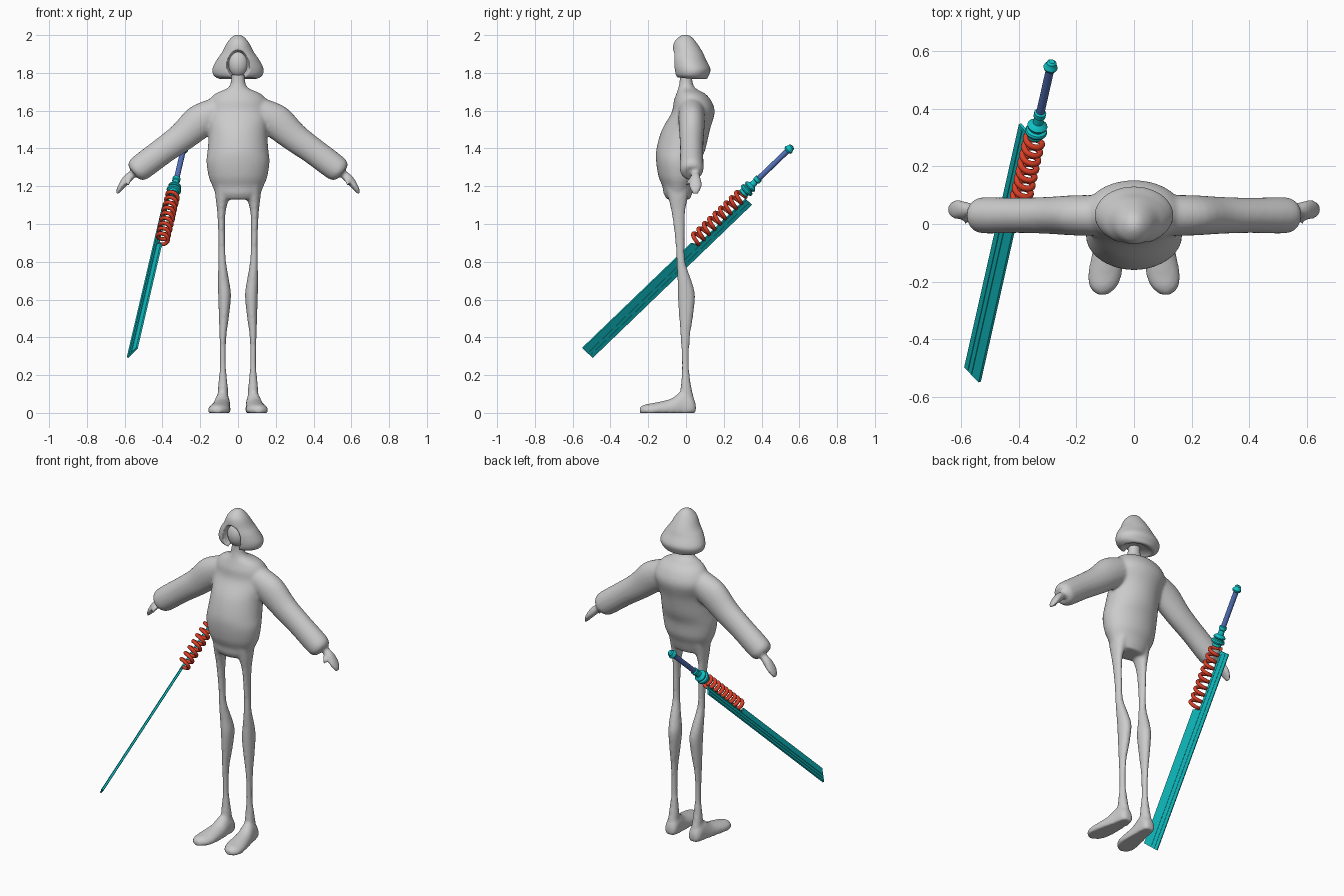
import bpy, bmesh, math
from mathutils import Vector, Matrix

if "Cube" in bpy.data.objects:
    bpy.data.objects.remove(bpy.data.objects["Cube"])

X, Y, Z = Vector((1, 0, 0)), Vector((0, 1, 0)), Vector((0, 0, 1))


def material(name, rgb):
    m = bpy.data.materials.new(name)
    m.use_nodes = True
    m.diffuse_color = (*rgb, 1)
    m.node_tree.nodes["Principled BSDF"].inputs["Base Color"].default_value = (*rgb, 1)
    return m


GREY = material("plain_grey", (0.6, 0.6, 0.6))
TEAL = material("teal", (0.005, 0.55, 0.58))
RED = material("red", (0.7, 0.05, 0.02))
BLUE = material("grip_blue", (0.09, 0.17, 0.5))


def finish(name, bm, mat, angle=math.pi):
    bmesh.ops.recalc_face_normals(bm, faces=bm.faces)
    me = bpy.data.meshes.new(name)
    bm.to_mesh(me)
    bm.free()
    ob = bpy.data.objects.new(name, me)
    bpy.context.collection.objects.link(ob)
    me.materials.append(mat)
    bpy.ops.object.select_all(action='DESELECT')
    ob.select_set(True)
    bpy.context.view_layer.objects.active = ob
    bpy.ops.object.shade_smooth_by_angle(angle=angle)
    return ob


def spline(keys, steps=4):
    """Catmull-Rom interpolation of rows of numbers."""
    rows = [Vector(k) for k in keys]
    out = []
    for i in range(len(rows) - 1):
        a, b = rows[max(i - 1, 0)], rows[i]
        c, d = rows[i + 1], rows[min(i + 2, len(rows) - 1)]
        for s in range(steps):
            t = s / steps
            out.append(0.5 * (2 * b + (c - a) * t + (2 * a - 5 * b + 4 * c - d) * t * t
                              + (3 * b - a - 3 * c + d) * t ** 3))
    return out + [rows[-1]]


def loft(bm, keys, u, v, sides=28, steps=4, side=1, floor=False):
    """Skin elliptical rings (x, y, z, radius_u, radius_v); side=-1 mirrors in x."""
    rings = []
    for x, y, z, ru, rv in spline(keys, steps):
        ring = []
        for k in range(sides):
            a = math.tau * k / sides
            p = Vector((x, y, z)) + u * ru * math.cos(a) + v * rv * math.sin(a)
            p.x *= side
            if floor:
                p.z = max(p.z, 0)
            ring.append(bm.verts.new(p))
        rings.append(ring)
    for r, q in zip(rings, rings[1:]):
        for k in range(sides):
            bm.faces.new((r[k], r[k - 1], q[k - 1], q[k]))
    bm.faces.new(rings[0])
    bm.faces.new(rings[-1])


def ellipsoid(name, centre, radii):
    bm = bmesh.new()
    bmesh.ops.create_uvsphere(bm, u_segments=32, v_segments=20, radius=1,
                              matrix=Matrix.Translation(centre) @ Matrix.Diagonal((*radii, 1)))
    return finish(name, bm, GREY)


def soften(ob, voxel, rounds):
    """Fuse overlapping volumes into one smooth skin."""
    r = ob.modifiers.new("fuse", 'REMESH')
    r.mode, r.voxel_size, r.use_smooth_shade = 'VOXEL', voxel, True
    s = ob.modifiers.new("soften", 'SMOOTH')
    s.factor, s.iterations = 0.5, rounds


# Body: torso and neck, then each arm, hand, leg and foot, fused together
body = bmesh.new()
torso = [(1.13, -.04, .10, .06), (1.16, -.043, .118, .075), (1.2, -.04, .135, .085),
         (1.25, -.04, .155, .105), (1.33, -.04, .167, .118), (1.4, -.026, .16, .13),
         (1.5, .0, .155, .127), (1.59, .038, .17, .114), (1.65, .035, .155, .1),
         (1.69, .025, .12, .076), (1.72, .004, .055, .045), (1.76, 0, .037, .034),
         (1.84, 0, .035, .034)]
loft(body, [(0, y, z, a, b) for z, y, a, b in torso], X, Y, 40)

leg = [(1.2, .07, -.04, .055, .07), (1.13, .083, -.042, .035, .05), (1.05, .088, -.04, .021, .035),
       (.9, .086, -.032, .018, .024), (.8, .084, -.027, .021, .023), (.7, .077, -.008, .03, .037),
       (.62, .071, .002, .034, .046), (.5, .075, 0, .026, .036), (.4, .08, -.004, .018, .025),
       (.25, .08, -.003, .016, .019), (.14, .08, 0, .026, .028), (.05, .08, .005, .03, .045)]
foot = [(.052, .08, .02, .022, .03), (.03, .08, .03, .038, .06), (-.02, .083, .03, .042, .085),
        (-.08, .09, .02, .05, .055), (-.17, .1, .015, .059, .038), (-.22, .107, .012, .046, .032),
        (-.245, .11, .012, .018, .016)]
sleeve = [(.1, 1.6, .07, .08), (.2, 1.545, .07, .09), (.3, 1.458, .064, .077), (.4, 1.385, .061, .071),
          (.5, 1.31, .063, .07), (.535, 1.283, .06, .064), (.552, 1.27, .045, .045)]
hand = [(.52, 1.29, .02, .02), (.565, 1.258, .022, .022), (.59, 1.235, .03, .024),
        (.62, 1.198, .033, .018), (.638, 1.17, .022, .011), (.643, 1.16, .01, .006)]
thumb = [(.565, .045, 1.25, .014, .014), (.578, .02, 1.23, .015, .014), (.583, .006, 1.205, .008, .008)]
slant = Vector((.64, 0, .77))
for s in (1, -1):
    loft(body, [(x, y, z, a, b) for z, x, y, a, b in leg], X, Y, side=s)
    loft(body, [(x, y, z, a, b) for y, x, z, a, b in foot], X, Z, side=s, floor=True)
    loft(body, [(x, .03, z, a, b) for x, z, a, b in sleeve], Y, slant, side=s)
    loft(body, [(x, .05, z, a, b) for x, z, a, b in hand], Y, slant, side=s)
    loft(body, thumb, X, Y, side=s)
soften(finish("body", body, GREY), .009, 5)

# Head: face inside a bell of hair, hollowed at the face and underneath
ellipsoid("face", (0, -.008, 1.85), (.056, .05, .072))
hair_rings = [(1.768, .037, .10, .075), (1.785, .03, .128, .09), (1.82, .03, .136, .1),
              (1.87, .016, .112, .09), (1.91, .008, .084, .08), (1.96, -.004, .058, .06),
              (1.99, -.004, .032, .034), (2.002, -.004, .01, .01)]
bm = bmesh.new()
loft(bm, [(0, y, z, a, b) for z, y, a, b in hair_rings], X, Y, 40)
hair = finish("hair", bm, GREY)
cutters = [ellipsoid("face_cutter", (0, -.065, 1.84), (.058, .065, .08)),
           ellipsoid("under_cutter", (0, .02, 1.755), (.1, .08, .04))]
for c in cutters:
    m = hair.modifiers.new("hollow", 'BOOLEAN')
    m.operation, m.object, m.solver = 'DIFFERENCE', c, 'EXACT'
soften(hair, .006, 4)
bpy.context.view_layer.objects.active = hair
for m in list(hair.modifiers):
    bpy.ops.object.modifier_apply(modifier=m.name)
for c in cutters:
    bpy.data.objects.remove(c)

# Sword frame: X runs toward the pommel, Y across the blade, origin at the guard
along = Vector((.16, .711, .684)).normalized()
across = Vector((-.05, .053, -.05))
across = (across - along * across.dot(along)).normalized()
frame = Matrix((along, across, along.cross(across))).transposed().to_4x4()
frame.translation = (-.338, .327, 1.185)


def plate(name, outline, thick):
    bm = bmesh.new()
    f = bm.faces.new([bm.verts.new((t, s, -thick / 2)) for t, s in outline])
    top = bmesh.ops.extrude_face_region(bm, geom=[f])["geom"]
    bmesh.ops.translate(bm, verts=[v for v in top if isinstance(v, bmesh.types.BMVert)],
                        vec=(0, 0, thick))
    finish(name, bm, TEAL, math.radians(30)).matrix_world = frame


def turned(name, profile, mat):
    bm = bmesh.new()
    loft(bm, [(t, 0, 0, r, r) for t, r in profile], Y, Z, 24, 1)
    finish(name, bm, mat, math.radians(40)).matrix_world = frame


# Blade with a notch for the spring, and raised ribs
plate("blade", [(-1.23, 0), (-.42, 0), (-.4, .036), (-.05, .036), (-.05, .088), (-1.235, .088)], .01)
for s in (.042, .064):
    plate("blade_rib", [(-1.225, s), (-.06, s), (-.06, s + .006), (-1.225, s + .006)], .015)

# Guard, grip and pommel
turned("guard", [(-.04, .012), (-.035, .026), (-.02, .026), (-.016, .036), (-.008, .039), (0, .036),
                 (.004, .027), (.01, .027), (.014, .034), (.02, .035), (.026, .03), (.035, .018),
                 (.06, .016), (.064, .021), (.082, .021), (.086, .015)], TEAL)
turned("grip", [(.08, .0145), (.3, .0145)], BLUE)
turned("pommel", [(.292, .015), (.296, .022), (.304, .025), (.312, .022), (.318, .018), (.326, .017),
                  (.332, .01)], TEAL)

# Coil spring beside the blade
curve = bpy.data.curves.new("spring", 'CURVE')
curve.dimensions, curve.bevel_depth, curve.bevel_resolution = '3D', .0105, 3
curve.use_fill_caps = True
path = curve.splines.new('POLY')
turns, per_turn = 9, 24
path.points.add(turns * per_turn)
for i, p in enumerate(path.points):
    a = math.tau * i / per_turn
    p.co = (-.04 - .36 * i / (turns * per_turn), .03 * math.cos(a), .03 * math.sin(a), 1)
curve.materials.append(RED)
spring = bpy.data.objects.new("spring", curve)
bpy.context.collection.objects.link(spring)
spring.matrix_world = frame
